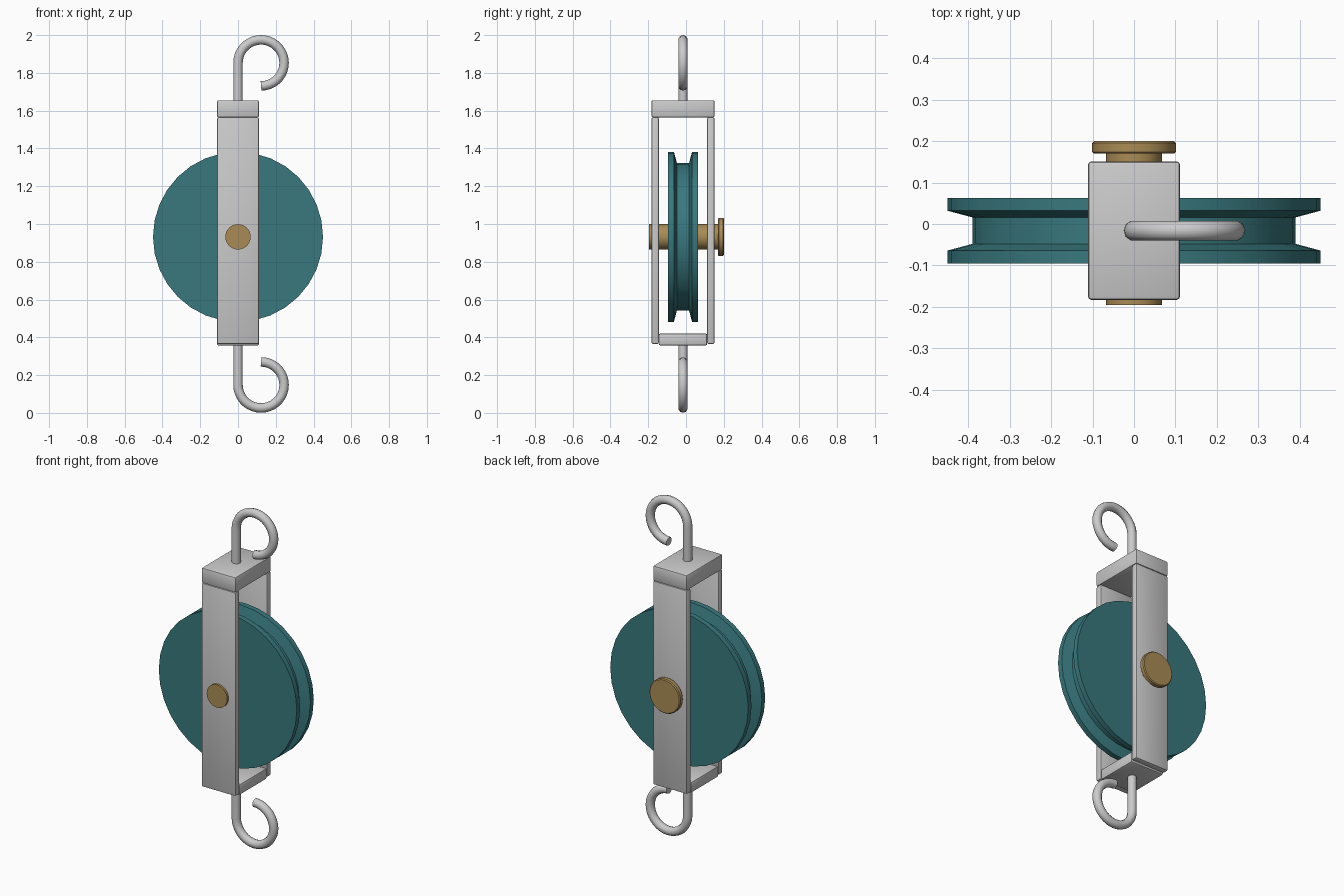
import bpy, bmesh
from math import pi, sin, cos

if "Cube" in bpy.data.objects:
    bpy.data.objects.remove(bpy.data.objects["Cube"])

CY = -0.016      # centre plane of the frame and wheel
AXLE_Z = 0.932   # axle height


def material(name, rgb):
    m = bpy.data.materials.new(name)
    m.diffuse_color = (*rgb, 1)
    m.use_nodes = True
    m.node_tree.nodes["Principled BSDF"].inputs["Base Color"].default_value = m.diffuse_color
    return m


TEAL = material("teal", (0.04, 0.19, 0.21))
BRASS = material("brass", (0.40, 0.26, 0.09))


def finish(ob, angle=30, mat=None):
    bpy.ops.object.select_all(action='DESELECT')
    ob.select_set(True)
    bpy.context.view_layer.objects.active = ob
    bpy.ops.object.shade_smooth_by_angle(angle=angle * pi / 180)
    if mat:
        ob.data.materials.append(mat)
    return ob


def box(name, x, y, z, bevel=0.008):
    """Bevelled box from (min, max) ranges."""
    me = bpy.data.meshes.new(name)
    bm = bmesh.new()
    bmesh.ops.create_cube(bm, size=1)
    for v in bm.verts:
        v.co = [r[0] + (c + 0.5) * (r[1] - r[0]) for c, r in zip(v.co, (x, y, z))]
    bmesh.ops.bevel(bm, geom=bm.edges[:], offset=bevel, segments=2,
                    profile=0.5, affect='EDGES')
    bm.to_mesh(me)
    bm.free()
    ob = bpy.data.objects.new(name, me)
    bpy.context.collection.objects.link(ob)
    return finish(ob)


def lathe(name, profile, mat, sides=32):
    """Capped solid turned round the axle from (y, radius) points."""
    me = bpy.data.meshes.new(name)
    bm = bmesh.new()
    rings = [[bm.verts.new((r * cos(2 * pi * i / sides), y,
                            AXLE_Z + r * sin(2 * pi * i / sides)))
              for i in range(sides)] for y, r in profile]
    for a, b in zip(rings, rings[1:]):
        for i in range(sides):
            j = (i + 1) % sides
            bm.faces.new((a[i], a[j], b[j], b[i]))
    bm.faces.new(rings[0])
    bm.faces.new(rings[-1])
    bmesh.ops.recalc_face_normals(bm, faces=bm.faces[:])
    bm.to_mesh(me)
    bm.free()
    ob = bpy.data.objects.new(name, me)
    bpy.context.collection.objects.link(ob)
    return finish(ob, 15, mat)


def hook(name, stem_z, arc_z, up):
    """Straight stem running into a three-quarter loop."""
    R, n = 0.122, 27
    pts = [(0, CY, stem_z)]
    for i in range(n + 1):
        a = pi - 1.5 * pi * i / n
        pts.append((R + R * cos(a), CY, arc_z + up * R * sin(a)))
    cu = bpy.data.curves.new(name, 'CURVE')
    cu.dimensions = '3D'
    cu.bevel_depth = 0.025
    cu.bevel_resolution = 3
    cu.use_fill_caps = True
    sp = cu.splines.new('POLY')
    sp.points.add(len(pts) - 1)
    for p, co in zip(sp.points, pts):
        p.co = (*co, 1)
    ob = bpy.data.objects.new(name, cu)
    bpy.context.collection.objects.link(ob)
    bpy.ops.object.select_all(action='DESELECT')
    ob.select_set(True)
    bpy.context.view_layer.objects.active = ob
    bpy.ops.object.convert(target='MESH')
    return finish(bpy.context.view_layer.objects.active, 50)


# Frame: two cheek plates joined by top and bottom blocks
W = (-0.111, 0.111)
box("front_cheek_plate", W, (-0.183, -0.144), (0.365, 1.565))
box("back_cheek_plate", W, (0.112, 0.151), (0.365, 1.565))
box("top_block", W, (-0.183, 0.151), (1.565, 1.655))
box("bottom_block", W, (-0.144, 0.112), (0.357, 0.42))

# Grooved wheel
lathe("pulley_wheel", [(-0.095, 0.45), (-0.064, 0.45), (-0.048, 0.39),
                       (0.016, 0.39), (0.032, 0.45), (0.063, 0.45)], TEAL)

# Axle pin and its head
lathe("axle_pin", [(-0.196, 0.067), (0.175, 0.067)], BRASS)
lathe("axle_head", [(0.17, 0.097), (0.174, 0.101), (0.195, 0.101),
                    (0.2, 0.096)], BRASS)

# Hooks
hook("top_hook", 1.60, 1.853, 1)
hook("bottom_hook", 0.40, 0.148, -1)
